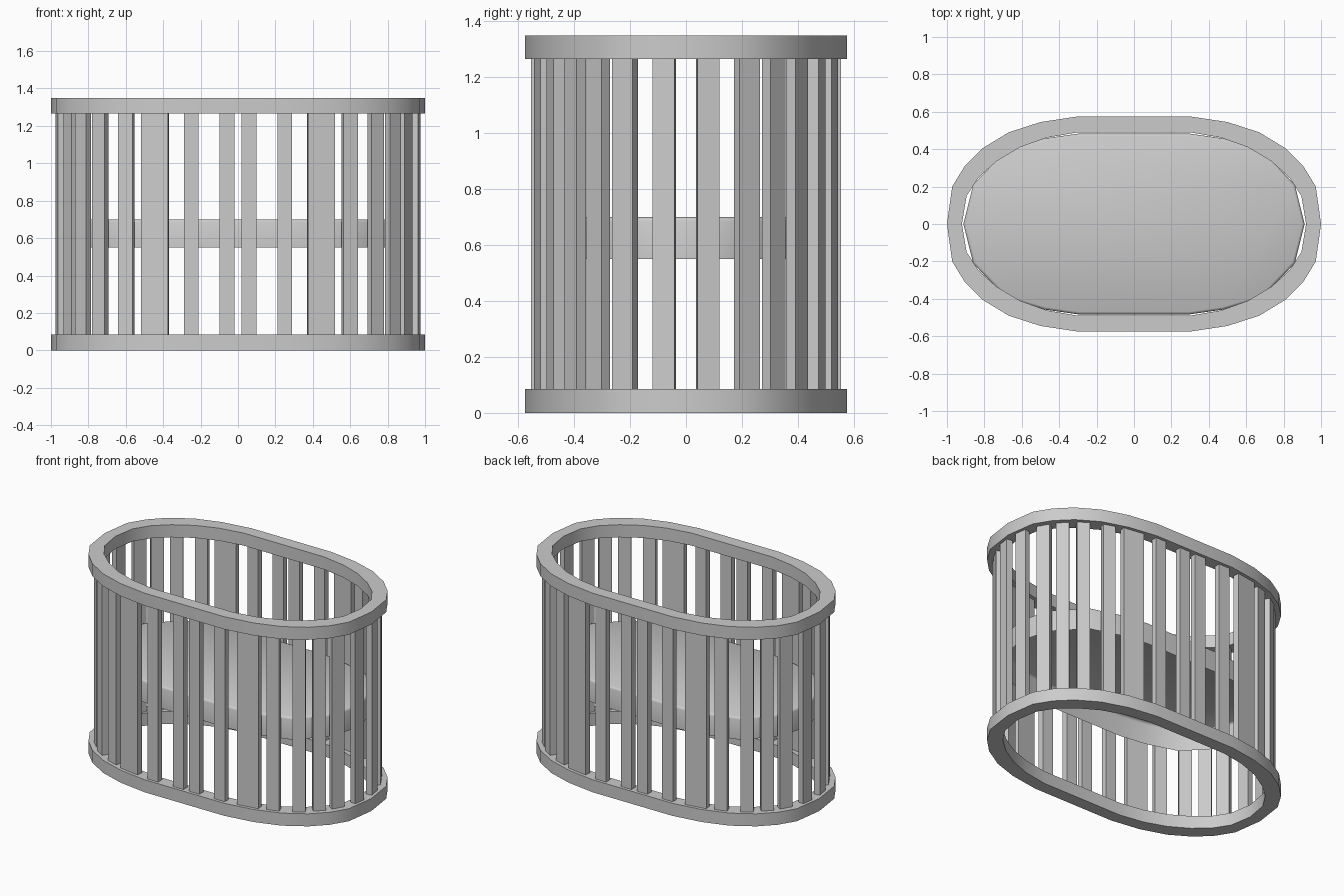
import bpy, bmesh, math
from mathutils import Matrix

if "Cube" in bpy.data.objects:
    bpy.data.objects.remove(bpy.data.objects["Cube"])

# quarter outlines, from the flat long side round to the end
OUTER = [(.3, .575), (.5, .545), (.67, .49), (.81, .405), (.905, .31), (.972, .2), (1, 0)]
INNER = [(.3, .49), (.465, .462), (.61, .41), (.735, .335), (.83, .25), (.895, .15), (.92, 0)]
PAD = [(.3, .483), (.48, .457), (.685, .395), (.86, .21), (.912, 0)]


def full_loop(quarter):
    """Mirror a quarter outline into a closed clockwise loop."""
    right = quarter + [(x, -y) for x, y in quarter[-2::-1]]
    return right + [(-x, -y) for x, y in right]


def finish(name, bm, angle=30):
    bmesh.ops.recalc_face_normals(bm, faces=bm.faces)
    me = bpy.data.meshes.new(name)
    bm.to_mesh(me)
    bm.free()
    ob = bpy.data.objects.new(name, me)
    bpy.context.collection.objects.link(ob)
    bpy.ops.object.select_all(action='DESELECT')
    ob.select_set(True)
    bpy.context.view_layer.objects.active = ob
    bpy.ops.object.shade_smooth_by_angle(angle=math.radians(angle))
    return ob


def bridge(bm, loops, closed):
    """Join successive vertex loops with quads."""
    n = len(loops[0])
    for k in range(len(loops) if closed else len(loops) - 1):
        a, b = loops[k], loops[(k + 1) % len(loops)]
        for i in range(n):
            j = (i + 1) % n
            bm.faces.new((a[i], a[j], b[j], b[i]))


def rail(name, z0, z1):
    bm = bmesh.new()
    loops = [[bm.verts.new((x, y, z)) for x, y in full_loop(q)]
             for q, z in ((OUTER, z0), (OUTER, z1), (INNER, z1), (INNER, z0))]
    bridge(bm, loops, True)
    return finish(name, bm)


# oval rails
rail("bottom_rail", 0, .085)
rail("top_rail", 1.265, 1.35)

# mattress: rounded top edge, open underneath
bm = bmesh.new()
outline = full_loop(PAD)
loops = []
for inset, z in ((0, .55), (0, .685), (.004, .695), (.014, .70)):
    loops.append([bm.verts.new((x * (1 - inset / .91), y * (1 - inset / .48), z))
                  for x, y in outline])
bridge(bm, loops, False)
bm.faces.new(loops[-1])
mattress = finish("mattress", bm, 50)
top = max(mattress.data.polygons, key=lambda p: p.area)
if top.normal.z < 0:
    mattress.data.flip_normals()

# upright slats: x, y, width, tangent angle for one quarter, mirrored to all four
SLATS = [(.06, .535, .08, 0), (.25, .535, .08, 0), (.443, .512, .145, -9),
         (.597, .468, .08, -18), (.737, .397, .08, -33), (.828, .314, .08, -43),
         (.895, .218, .085, -60), (.949, .078, .08, -81)]
Z0, Z1 = .002, 1.30
bm = bmesh.new()
for x, y, w, a in SLATS:
    for sx in (1, -1):
        for sy in (1, -1):
            m = (Matrix.Translation((x * sx, y * sy, (Z0 + Z1) / 2))
                 @ Matrix.Rotation(math.radians(a * sx * sy), 4, 'Z')
                 @ Matrix.Diagonal((w, .04, Z1 - Z0, 1)))
            bmesh.ops.create_cube(bm, size=1, matrix=m)
finish("slats", bm)
